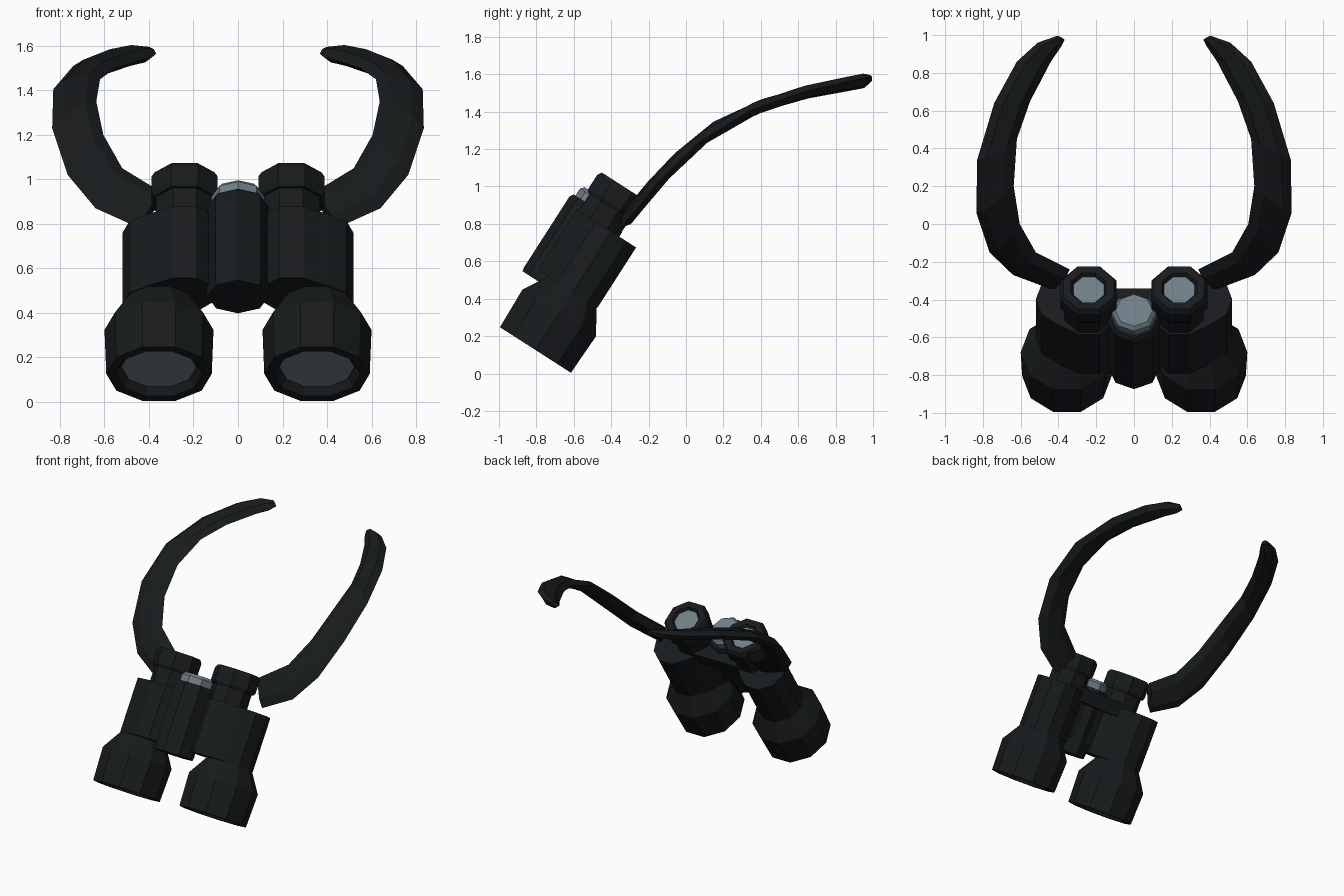
import bpy, bmesh
from math import cos, sin, pi, radians
from mathutils import Matrix, Vector

if "Cube" in bpy.data.objects:
    bpy.data.objects.remove(bpy.data.objects["Cube"])

# Tilted frame: local z runs along the tubes, origin at the centre of the front lenses
TILT = Matrix.Translation((0, -0.805, 0.126)) @ Matrix.Rotation(radians(-32.7), 4, 'X')


def material(name, rgb):
    m = bpy.data.materials.new(name)
    m.diffuse_color = (*rgb, 1)
    m.use_nodes = True
    m.node_tree.nodes["Principled BSDF"].inputs["Base Color"].default_value = m.diffuse_color
    return m


BLACK = material("black_rubber", (0.009, 0.011, 0.012))
GLASS = material("grey_glass", (0.16, 0.21, 0.24))


def finish(bm, name, mat, matrix=TILT):
    bmesh.ops.recalc_face_normals(bm, faces=bm.faces)
    me = bpy.data.meshes.new(name)
    bm.to_mesh(me)
    bm.free()
    me.transform(matrix)
    me.materials.append(mat)
    ob = bpy.data.objects.new(name, me)
    bpy.context.collection.objects.link(ob)
    return ob


def ring(cx, cy, r, n, turn=0.0):
    return [(cx + r * cos(turn + 2 * pi * i / n), cy + r * sin(turn + 2 * pi * i / n))
            for i in range(n)]


def loft(bm, rings):
    """Skin a list of equal vertex loops and cap both ends."""
    loops = [[bm.verts.new(p) for p in r] for r in rings]
    n = len(loops[0])
    for a, b in zip(loops, loops[1:]):
        for i in range(n):
            bm.faces.new((a[i], a[(i + 1) % n], b[(i + 1) % n], b[i]))
    bm.faces.new(loops[0])
    bm.faces.new(loops[-1])


def lathe(name, cx, cy, profile, n, mat, turn=0.0):
    bm = bmesh.new()
    loft(bm, [[(x, y, h) for x, y in ring(cx, cy, r, n, turn)] for r, h in profile])
    return finish(bm, name, mat)


def hull(name, outline, h0, h1, mat):
    bm = bmesh.new()
    for x, y in outline:
        bm.verts.new((x, y, h0))
        bm.verts.new((x, y, h1))
    res = bmesh.ops.convex_hull(bm, input=bm.verts)
    junk = {g for g in res["geom_interior"] + res["geom_unused"]
            if isinstance(g, bmesh.types.BMVert)}
    bmesh.ops.delete(bm, geom=list(junk), context='VERTS')
    bmesh.ops.dissolve_limit(bm, angle_limit=0.01, verts=bm.verts, edges=bm.edges)
    return finish(bm, name, mat)


# Strap stations: outer edge point, inner edge point
STRAP = [((.44, -.345, .78), (.34, -.24, .94)),
         ((.64, -.27, .87), (.52, -.15, 1.05)),
         ((.765, -.15, 1.02), (.605, 0, 1.20)),
         ((.835, .06, 1.23), (.637, .20, 1.35)),
         ((.83, .34, 1.405), (.62, .45, 1.45)),
         ((.74, .64, 1.51), (.55, .65, 1.50)),
         ((.62, .86, 1.56), (.44, .86, 1.535)),
         ((.51, .96, 1.58), (.385, .94, 1.55)),
         ((.41, .995, 1.585), (.368, .975, 1.565))]


def strap(side):
    mids = [(Vector(o) + Vector(i)) / 2 for o, i in STRAP]
    rings = []
    for k, (o, i) in enumerate(STRAP):
        o, i = Vector(o), Vector(i)
        t = mids[min(k + 1, len(mids) - 1)] - mids[max(k - 1, 0)]
        nrm = Vector((0, -t.z, t.y)).normalized()
        nrm *= 0.032 if k < len(STRAP) - 1 else 0.016
        pts = [o, o.lerp(i, .25) + nrm, o.lerp(i, .75) + nrm,
               i, o.lerp(i, .75) - nrm, o.lerp(i, .25) - nrm]
        rings.append([(p.x * side, p.y, p.z) for p in pts])
    bm = bmesh.new()
    loft(bm, rings)
    finish(bm, "strap", BLACK, Matrix())


for s in (1, -1):
    turn = pi / 8
    # Front barrel with recessed lens, narrowing into the body
    lathe("front_barrel", .355 * s, 0,
          [(.172, .04), (.195, 0), (.237, 0), (.245, .235), (.16, .37), (.16, .6)], 10, BLACK)
    lathe("front_lens", .355 * s, 0, [(.168, .034), (.168, .045)], 10, GLASS)
    # Prism housing joining the barrel axis to the eyepiece axis
    outline = ring(.355, 0, .165, 10) + ring(.24, -.085, .146, 8, turn)
    hull("prism_housing", [(x * s, y) for x, y in outline], .37, .752, BLACK)
    # Eyepiece: neck, wider cup and lens
    lathe("eyepiece_neck", .24 * s, -.08, [(.138, .7), (.138, .88)], 8, BLACK, turn)
    lathe("eye_cup", .24 * s, -.08,
          [(.15, .86), (.16, .88), (.16, .965), (.145, .99), (.1, .99), (.085, .965)],
          8, BLACK, turn)
    lathe("eye_lens", .24 * s, -.08, [(.087, .96), (.087, .97)], 8, GLASS, turn)
    strap(s)

# Central hinge with focus knob, and the bridge plate between the housings
lathe("centre_hinge", 0, -.148, [(.138, .317), (.142, .34), (.142, .79), (.13, .81)], 8, BLACK)
lathe("focus_knob", 0, -.148, [(.118, .8), (.118, .855), (.1, .875)], 8, GLASS)
hull("bridge_plate", [(-.26, -.15), (.26, -.15), (.26, .05), (-.26, .05)], .68, .78, BLACK)
hull("hinge_web", [(-.2, -.12), (.2, -.12), (.2, -.03), (-.2, -.03)], .42, .7, BLACK)
